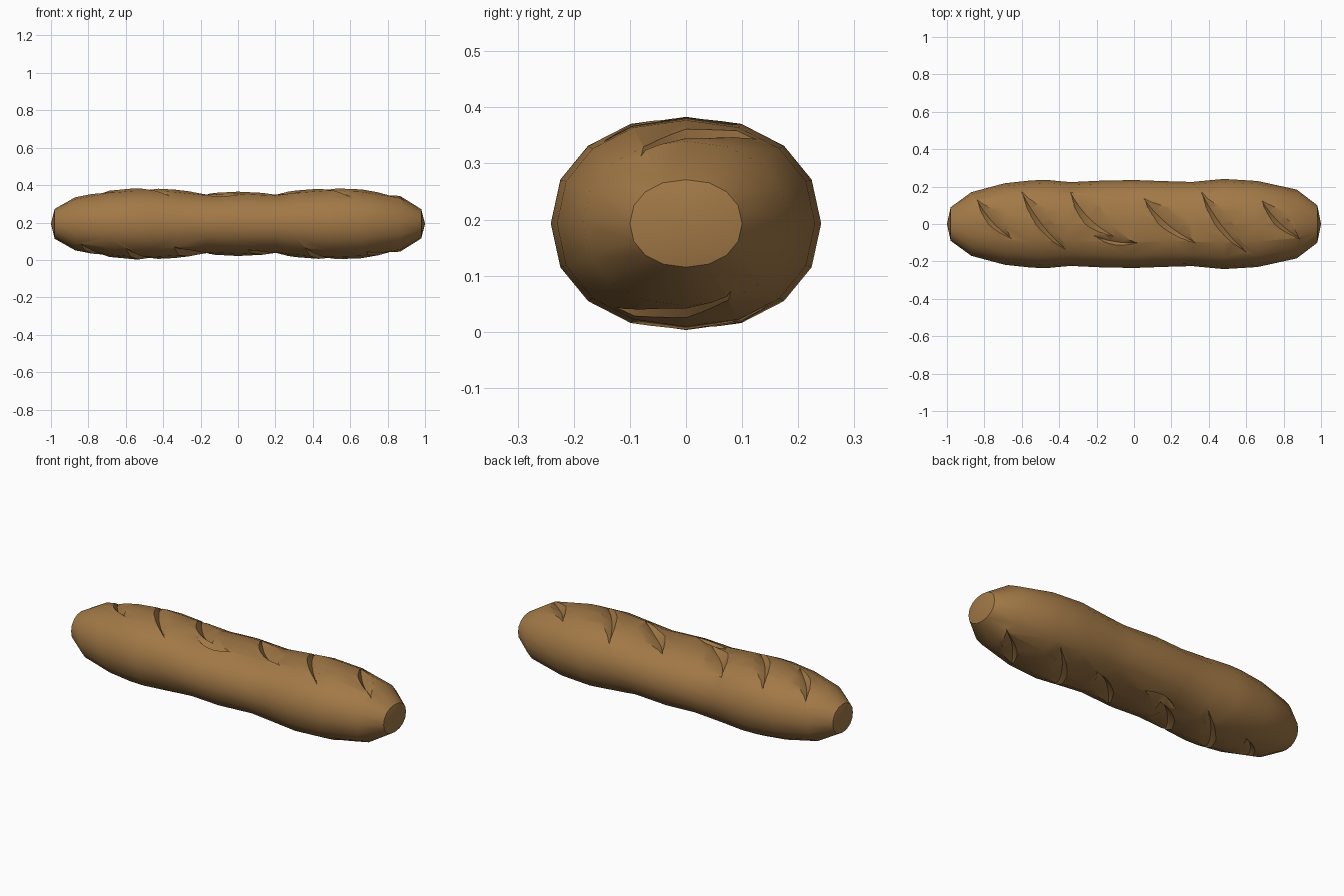
import bpy, bmesh, math
from mathutils import Vector

if "Cube" in bpy.data.objects:
    bpy.data.objects.remove(bpy.data.objects["Cube"])

CZ, SIDES = 0.193, 16
# loaf stations: x, half width, half height
ST = [(-0.98, 0.09, 0.08), (-0.87, 0.17, 0.142), (-0.69, 0.218, 0.177), (-0.55, 0.233, 0.19),
      (-0.47, 0.236, 0.19), (-0.34, 0.224, 0.183), (-0.17, 0.232, 0.163), (0.0, 0.235, 0.172),
      (0.2, 0.228, 0.162), (0.31, 0.225, 0.178), (0.48, 0.241, 0.191), (0.66, 0.23, 0.184),
      (0.87, 0.184, 0.147), (0.98, 0.1, 0.078)]

crust = bpy.data.materials.new("golden brown crust")
crust.diffuse_color = (0.36, 0.19, 0.062, 1)
crust.use_nodes = True
crust.node_tree.nodes["Principled BSDF"].inputs["Base Color"].default_value = crust.diffuse_color


def spow(v, e=0.93):
    return math.copysign(abs(v) ** e, v)


def size_at(x):
    for a, b in zip(ST, ST[1:]):
        if a[0] <= x <= b[0]:
            t = (x - a[0]) / (b[0] - a[0])
            return a[1] + t * (b[1] - a[1]), a[2] + t * (b[2] - a[2])
    return ST[-1][1:]


def height(x, y):
    w, h = size_at(x)
    return h * math.sqrt(max(0.02, 1 - min(1, abs(y) / w) ** 2.15))


def make(name, bm):
    bmesh.ops.recalc_face_normals(bm, faces=bm.faces)
    me = bpy.data.meshes.new(name)
    bm.to_mesh(me)
    bm.free()
    me.materials.append(crust)
    ob = bpy.data.objects.new(name, me)
    bpy.context.collection.objects.link(ob)
    return ob


def loft(bm, rings):
    n = len(rings[0])
    for r, s in zip(rings, rings[1:]):
        for i in range(n):
            j = (i + 1) % n
            bm.faces.new((r[i], r[j], s[j], s[i]))


# loaf body
bm = bmesh.new()
rings = []
for x, w, h in ST:
    ang = [2 * math.pi * i / SIDES for i in range(SIDES)]
    rings.append([bm.verts.new((x, w * spow(math.cos(a)), CZ + h * spow(math.sin(a)))) for a in ang])
loft(bm, rings)
for x, r in ((-1, rings[0]), (1, rings[-1])):
    tip = bm.verts.new((x, 0, CZ))
    for i in range(SIDES):
        bm.faces.new((r[i], r[(i + 1) % SIDES], tip))
loaf = make("loaf", bm)

# diagonal slashes: start x, y, end x, y, half width, depth
SLASHES = [(-0.84, 0.13, -0.65, -0.08, 0.05, 0.03), (-0.60, 0.17, -0.36, -0.14, 0.055, 0.032),
           (-0.34, 0.17, -0.10, -0.07, 0.075, 0.035), (0.05, 0.14, 0.33, -0.10, 0.065, 0.032),
           (0.36, 0.17, 0.60, -0.15, 0.055, 0.032), (0.68, 0.13, 0.89, -0.08, 0.05, 0.03),
           (-0.22, -0.06, 0.02, -0.10, 0.04, 0.022)]


def slash_cutter(name, side):
    bm = bmesh.new()
    for x0, y0, x1, y1, w, d in SLASHES:
        along = Vector((x1 - x0, y1 - y0)).normalized()
        across = Vector((-along.y, along.x))
        rings = []
        for k in range(9):
            t = k / 4 - 1
            f = 1.03 - t * t
            c = Vector((x0, y0)).lerp(Vector((x1, y1)), k / 8)
            ring = []
            for off, lift in ((-1, 0.012), (-0.35, -d * f), (1, 0.012), (0, 0.06)):
                p = c + across * off * w * f
                z = height(p.x, p.y) + lift
                ring.append(bm.verts.new((p.x, p.y * side, CZ + z * side)))
            rings.append(ring)
        loft(bm, rings)
        bm.faces.new(rings[0])
        bm.faces.new(rings[-1])
    ob = make(name, bm)
    ob.hide_render = True
    return ob


# cut the same slashes on the top and, turned over, on the underside
cutters = [slash_cutter("top_slash_cutter", 1), slash_cutter("bottom_slash_cutter", -1)]
for c in cutters:
    m = loaf.modifiers.new("slashes", 'BOOLEAN')
    m.operation = 'DIFFERENCE'
    m.solver = 'EXACT'
    m.use_self = True
    m.object = c

bpy.context.view_layer.objects.active = loaf
loaf.select_set(True)
for c in cutters:
    c.select_set(False)
for m in list(loaf.modifiers):
    bpy.ops.object.modifier_apply(modifier=m.name)
for c in cutters:
    bpy.data.objects.remove(c)
loaf.select_set(True)
bpy.ops.object.shade_smooth_by_angle(angle=math.radians(35))
